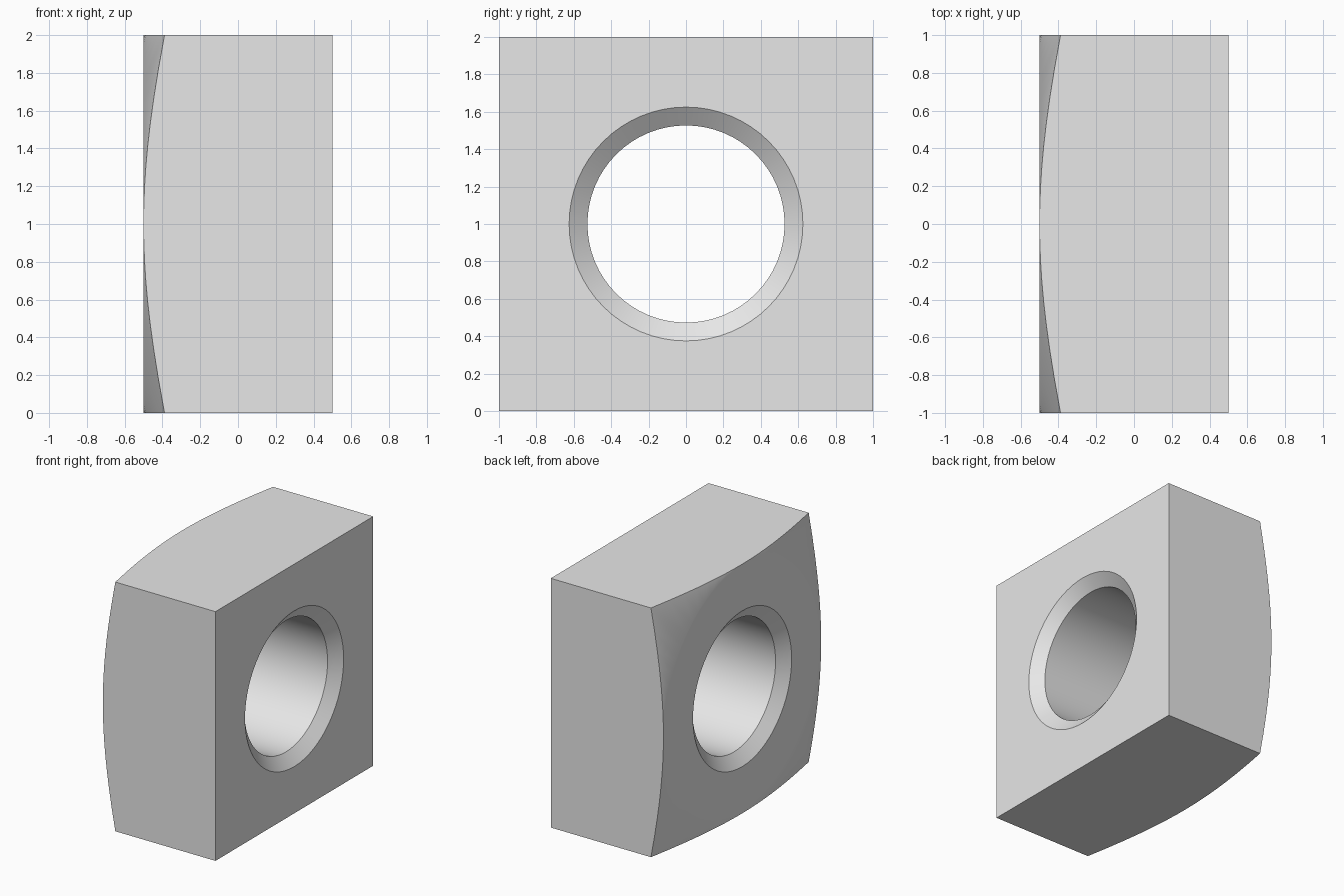
import bpy
import bmesh
from math import cos, sin, tan, pi, radians, hypot

cube = bpy.data.objects.get("Cube")
if cube:
    bpy.data.objects.remove(cube, do_unlink=True)

SEGMENTS = 64          # multiple of 8, so the square corners fall on a segment
HALF_THICK = 0.5
BORE, SINK, SINK_DEPTH = 0.527, 0.625, 0.074
CROWN_SLOPE = tan(radians(15))


def ring(bm, x, radius=None):
    """Ring around the x axis; without a radius it follows the unit square."""
    verts = []
    for i in range(SEGMENTS):
        a = 2 * pi * i / SEGMENTS
        c, s = cos(a), sin(a)
        r = radius or 1 / max(abs(c), abs(s))
        # conical crown lowers everything outside the unit circle
        drop = max(0, hypot(r * c, r * s) - 1) * CROWN_SLOPE if x < 0 else 0
        verts.append(bm.verts.new((x + drop, r * c, r * s + 1)))
    return verts


bm = bmesh.new()
h = HALF_THICK
rings = [
    ring(bm, -h + SINK_DEPTH, BORE),   # bore, crowned end
    ring(bm, -h, SINK),                # countersink rim
    ring(bm, -h, 0.97),                # holds the flat area flat
    ring(bm, -h, 1),                   # start of the conical crown
    ring(bm, -h),                      # curved outer edge
    ring(bm, h),                       # square outer edge
    ring(bm, h, SINK),                 # countersink rim
    ring(bm, h - SINK_DEPTH, BORE),    # bore, flat end
]
for a, b in zip(rings, rings[1:] + rings[:1]):
    for i in range(SEGMENTS):
        j = (i + 1) % SEGMENTS
        bm.faces.new((a[i], a[j], b[j], b[i]))

# The crown circle touches the square at the middle of each side
bmesh.ops.remove_doubles(bm, verts=bm.verts, dist=1e-4)
bmesh.ops.recalc_face_normals(bm, faces=bm.faces)

mesh = bpy.data.meshes.new("square_nut")
bm.to_mesh(mesh)
bm.free()
nut = bpy.data.objects.new("square_nut", mesh)
bpy.context.collection.objects.link(nut)

# Plain grey metal
grey = bpy.data.materials.new("plain_grey")
grey.use_nodes = True
colour = (0.8, 0.8, 0.8, 1)
grey.diffuse_color = colour
grey.node_tree.nodes["Principled BSDF"].inputs["Base Color"].default_value = colour
mesh.materials.append(grey)

bpy.ops.object.select_all(action='DESELECT')
nut.select_set(True)
bpy.context.view_layer.objects.active = nut
bpy.ops.object.shade_smooth_by_angle(angle=radians(30))
